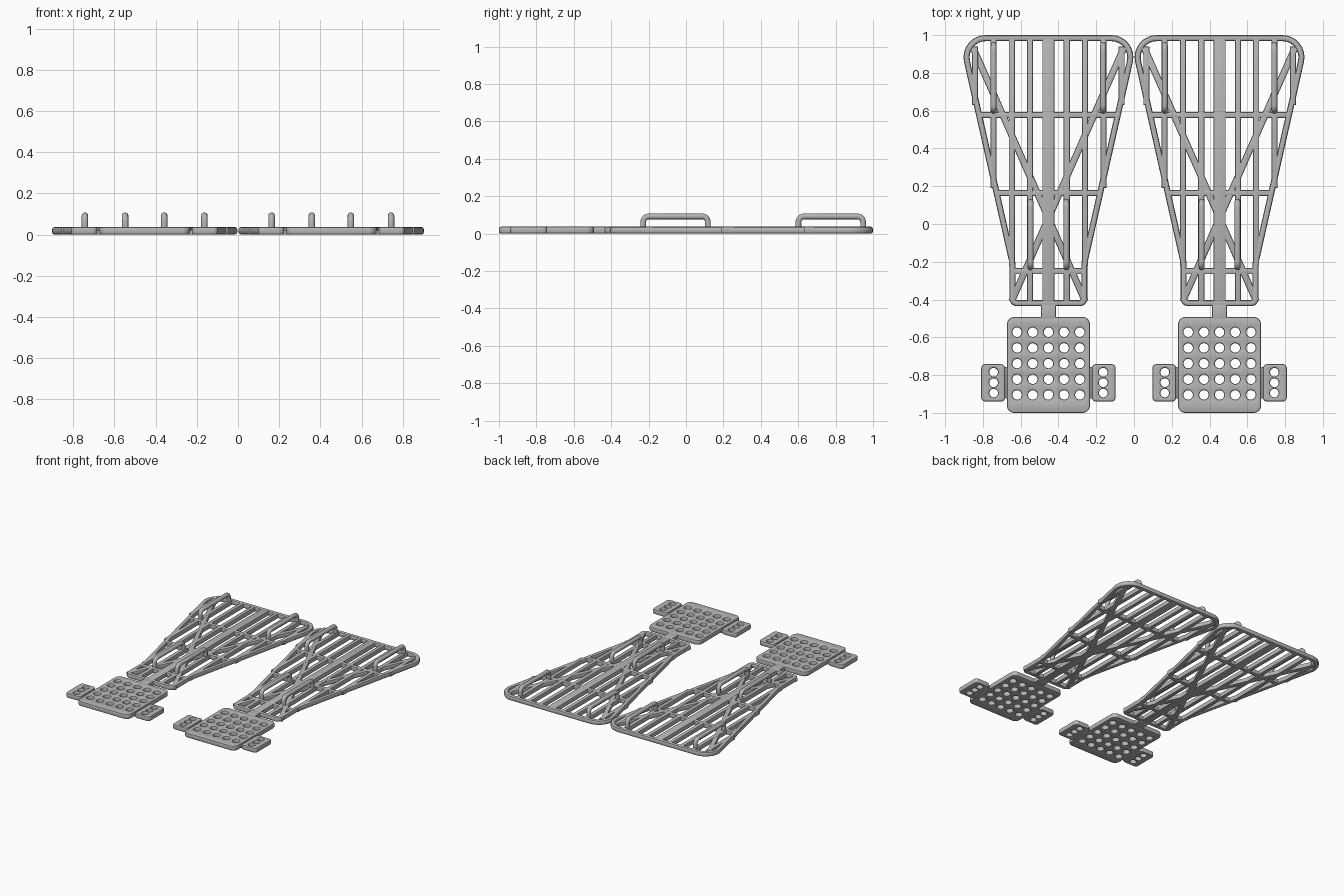
import bpy, bmesh, math
from mathutils import Vector

if "Cube" in bpy.data.objects:
    bpy.data.objects.remove(bpy.data.objects["Cube"], do_unlink=True)

GREY = bpy.data.materials.new("plain grey")
GREY.use_nodes = True
GREY.diffuse_color = (0.47, 0.47, 0.47, 1)
GREY.node_tree.nodes["Principled BSDF"].inputs["Base Color"].default_value = (0.47, 0.47, 0.47, 1)

PANEL_X = 0.453     # centre of each panel
HEIGHT = 0.037
PITCH = 0.097       # spacing of the long bars
RAIL = 0.032        # width of the outer frame


def fillet(points, radii, closed=True, steps=8):
    """Round the corners of a 2D path."""
    out, n = [], len(points)
    pts = [Vector(p) for p in points]
    for i, (p, r) in enumerate(zip(pts, radii)):
        if r <= 0 or (not closed and i in (0, n - 1)):
            out.append(p)
            continue
        u = (pts[i - 1] - p).normalized()
        v = (pts[(i + 1) % n] - p).normalized()
        half = math.acos(max(-1, min(1, u.dot(v)))) / 2
        c = p + (u + v).normalized() * r / math.sin(half)
        a = p + u * r / math.tan(half) - c
        b = p + v * r / math.tan(half) - c
        start = math.atan2(a.y, a.x)
        turn = math.remainder(math.atan2(b.y, b.x) - start, math.tau)
        for k in range(steps + 1):
            t = start + turn * k / steps
            out.append(c + Vector((math.cos(t), math.sin(t))) * r)
    return out


def inset(loop, d):
    """Move a closed loop to its left by d."""
    out = []
    for i, p in enumerate(loop):
        u = (p - loop[i - 1]).normalized()
        v = (loop[(i + 1) % len(loop)] - p).normalized()
        nu, nv = Vector((-u.y, u.x)), Vector((-v.y, v.x))
        out.append(p + (nu + nv) * d / (1 + nu.dot(nv)))
    return out


def box_loop(x0, x1, y0, y1, r=0.0):
    return fillet([(x0, y0), (x1, y0), (x1, y1), (x0, y1)], [r] * 4)


def hole_loop(x, y, r, n=20):
    return [Vector((x + r * math.cos(-math.tau * i / n), y + r * math.sin(-math.tau * i / n)))
            for i in range(n)]


def place(name, mesh):
    """Put one copy of a part on each panel."""
    for side, x in (("left", PANEL_X), ("right", -PANEL_X)):
        ob = bpy.data.objects.new(side + "_" + name, mesh)
        bpy.context.collection.objects.link(ob)
        ob.location.x = x


def slab(name, loops, height=HEIGHT, edge=0.008):
    """Flat part with rounded rims; loops after the first are holes."""
    bm = bmesh.new()
    arc = [math.pi / 4 * k for k in range(3)]
    profile = [(edge * (1 - math.sin(t)), edge * (1 - math.cos(t))) for t in arc]
    profile += [(d, height - z) for d, z in reversed(profile)]
    caps = [[], []]
    for loop in loops:
        rings = [[bm.verts.new((p.x, p.y, z)) for p in inset(loop, d)] for d, z in profile]
        n = len(loop)
        for lo, hi in zip(rings, rings[1:]):
            for i in range(n):
                j = (i + 1) % n
                bm.faces.new((lo[i], lo[j], hi[j], hi[i]))
        for cap, ring in zip(caps, (rings[0], rings[-1])):
            cap += [bm.edges.get((ring[i - 1], ring[i])) for i in range(n)]
    for cap, nz in zip(caps, (-1, 1)):
        bmesh.ops.triangle_fill(bm, use_beauty=True, edges=cap, normal=(0, 0, nz))
    bmesh.ops.recalc_face_normals(bm, faces=bm.faces)
    mesh = bpy.data.meshes.new(name)
    bm.to_mesh(mesh)
    bm.free()
    mesh.materials.append(GREY)
    place(name, mesh)


def bar(name, a, b, width, height=HEIGHT):
    a, b = Vector(a), Vector(b)
    d = (b - a).normalized()
    s = Vector((-d.y, d.x)) * width / 2
    slab(name, [[a - s, b - s, b + s, a + s]], height)


def handle(name, x, y0, y1):
    """Round grab bar standing on the panel."""
    r, top = 0.016, 0.092
    path = fillet([(y0 + r, 0.02), (y0 + r, top), (y1 - r, top), (y1 - r, 0.02)],
                  [0, 0.03, 0.03, 0], closed=False, steps=6)
    curve = bpy.data.curves.new(name, "CURVE")
    curve.dimensions = "3D"
    curve.bevel_depth = r
    curve.bevel_resolution = 3
    curve.use_fill_caps = True
    spline = curve.splines.new("POLY")
    spline.points.add(len(path) - 1)
    for pt, p in zip(spline.points, path):
        pt.co = (x, p.x, p.y, 1)
    curve.materials.append(GREY)
    place(name, curve)


# Tapered outer frame
right_side = [(0.206, -0.435), (0.206, -0.21), (0.479, 1.0)]
corners = right_side + [(-x, y) for x, y in reversed(right_side)]
outline = fillet(corners, [0.04, 0.12, 0.117, 0.117, 0.12, 0.04])
slab("frame", [outline, list(reversed(inset(outline, RAIL)))], edge=0.012)

# Long bars: one wide spine, four thin bars on each side
bar("spine", (0, -0.42), (0, 0.985), 0.065)
for s, side in ((1, "outer"), (-1, "inner")):
    for k, bottom in enumerate((-0.42, -0.22, 0.19, 0.63), 1):
        top = 0.985 if k < 4 else 0.94
        bar(f"long_bar_{side}_{k}", (s * PITCH * k, bottom), (s * PITCH * k, top), 0.032)
    bar("diagonal_brace_" + side, (s * 0.195, -0.41), (-s * 0.4, 0.935), 0.036, 0.034)
    # Grab handles
    handle("lower_handle_" + side, s * 0.095, -0.245, 0.133)
    handle("upper_handle_" + side, s * 0.29, 0.585, 0.963)

# Cross bars
for i, (y, half) in enumerate(((0.577, 0.37), (0.164, 0.278), (-0.25, 0.19)), 1):
    bar(f"cross_bar_{i}", (-half, y), (half, y), 0.032, 0.035)

# Neck and perforated foot plate
bar("neck", (0, -0.51), (0, -0.42), 0.08)
grid = [hole_loop(0.083 * i, -0.739 + 0.083 * j, 0.025) for i in range(-2, 3) for j in range(-2, 3)]
slab("foot_plate", [box_loop(-0.22, 0.22, -1.0, -0.492, 0.04)] + grid)

# Side tabs joined by a thin strip
for s, side in ((1, "outer"), (-1, "inner")):
    x0, x1 = sorted((s * 0.23, s * 0.356))
    holes = [hole_loop(s * 0.29, -0.84 + 0.055 * j, 0.023) for j in (-1, 0, 1)]
    slab("tab_" + side, [box_loop(x0, x1, -0.94, -0.742, 0.022)] + holes)
    x0, x1 = sorted((s * 0.21, s * 0.24))
    slab("tab_hinge_" + side, [box_loop(x0, x1, -0.925, -0.757)], 0.022, 0.004)

# Smooth shading with crisp edges
bpy.ops.object.select_all(action="DESELECT")
for ob in bpy.context.scene.objects:
    if ob.type == "CURVE":
        ob.data.splines[0].use_smooth = True
    elif ob.type == "MESH" and ob.name.startswith(("left_", "right_")):
        ob.select_set(True)
        bpy.context.view_layer.objects.active = ob
bpy.ops.object.shade_smooth_by_angle(angle=math.radians(40))
